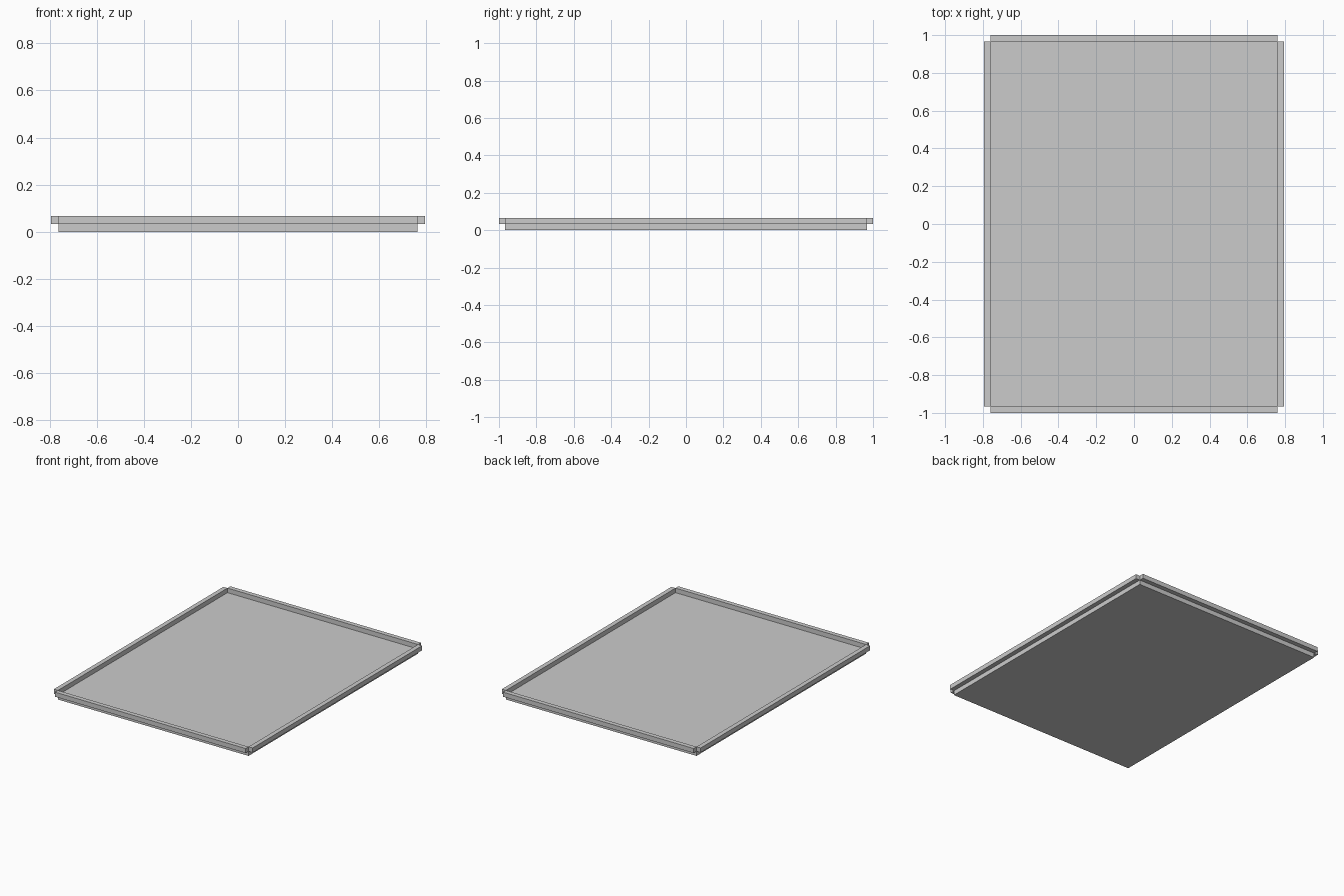
import bpy, bmesh
from mathutils import Matrix, Vector

if "Cube" in bpy.data.objects:
    bpy.data.objects.remove(bpy.data.objects["Cube"])

HX, HY = 0.761, 0.967     # half size of the slab
X, Y = 0.794, 1.0         # half size including the rim
Z_MID, Z_TOP = 0.033, 0.066


def box(name, lo, hi):
    lo, hi = Vector(lo), Vector(hi)
    bm = bmesh.new()
    bmesh.ops.create_cube(bm, size=1, matrix=Matrix.Translation((lo + hi) / 2)
                          @ Matrix.Diagonal((*(hi - lo), 1)))
    mesh = bpy.data.meshes.new(name)
    bm.to_mesh(mesh)
    bm.free()
    ob = bpy.data.objects.new(name, mesh)
    bpy.context.collection.objects.link(ob)
    return ob


# Solid base slab
box("base_slab", (-HX, -HY, 0), (HX, HY, Z_MID))

# Raised rim strips just outside the slab edges, with open corners
for side, s in (("left", -1), ("right", 1)):
    a, b = sorted((s * HX, s * X))
    box(side + "_rim", (a, -HY, Z_MID), (b, HY, Z_TOP))
for side, s in (("front", -1), ("back", 1)):
    a, b = sorted((s * HY, s * Y))
    box(side + "_rim", (-HX, a, Z_MID), (HX, b, Z_TOP))
